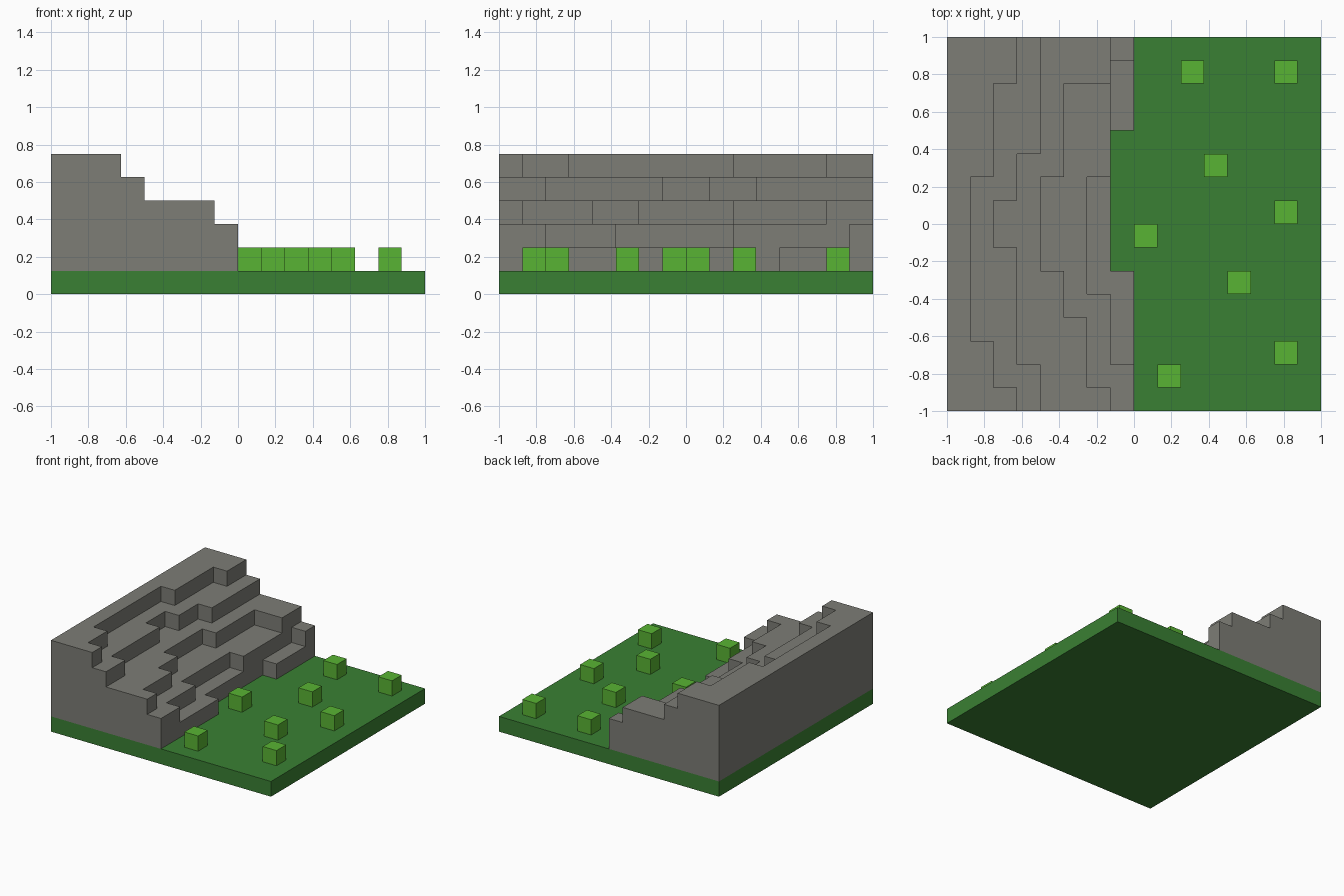
import bpy, bmesh

cube = bpy.data.objects.get("Cube")
if cube:
    bpy.data.objects.remove(cube, do_unlink=True)

U = 0.125  # block size


def srgb(r, g, b):
    lin = lambda c: c / 12.92 if c <= 0.04045 else ((c + 0.055) / 1.055) ** 2.4
    return tuple(lin(c / 255) for c in (r, g, b)) + (1.0,)


def material(name, colour):
    mat = bpy.data.materials.new(name)
    mat.use_nodes = True
    mat.diffuse_color = colour
    bsdf = mat.node_tree.nodes["Principled BSDF"]
    bsdf.inputs["Base Color"].default_value = colour
    bsdf.inputs["Roughness"].default_value = 0.9
    return mat


def prism(name, outline, z0, z1, mat):
    """Extrude a flat outline (counter-clockwise, in blocks) from z0 to z1."""
    bm = bmesh.new()
    base = bm.faces.new([bm.verts.new((x * U, y * U, z0 * U)) for x, y in outline])
    ext = bmesh.ops.extrude_face_region(bm, geom=[base], use_keep_orig=True)
    top = [v for v in ext["geom"] if isinstance(v, bmesh.types.BMVert)]
    bmesh.ops.translate(bm, verts=top, vec=(0, 0, (z1 - z0) * U))
    bmesh.ops.recalc_face_normals(bm, faces=bm.faces)
    mesh = bpy.data.meshes.new(name)
    bm.to_mesh(mesh)
    bm.free()
    mesh.materials.append(mat)
    obj = bpy.data.objects.new(name, mesh)
    bpy.context.collection.objects.link(obj)
    return obj


def box(name, x0, y0, x1, y1, z0, z1, mat):
    return prism(name, [(x0, y0), (x1, y0), (x1, y1), (x0, y1)], z0, z1, mat)


grass = material("grass green", srgb(58, 128, 51))
leaf = material("leaf green", srgb(89, 180, 51))
stone = material("stone grey", srgb(125, 125, 118))

# Grass slab
box("grass_base", -8, -8, 8, 8, 0, 1, grass)

# Stone terraces, lowest first: (front edge x, y where that run ends), from y = -8 up
terraces = [
    [(0, -2), (-1, 4), (0, 8)],
    [(0, -6), (-1, -3), (-2, 2), (-1, 7), (0, 8)],
    [(-1, -7), (-2, -4), (-3, -2), (-4, 2), (-3, 6), (-1, 8)],
    [(-4, -6), (-5, -1), (-6, 1), (-5, 3), (-4, 8)],
    [(-5, -7), (-6, -5), (-7, 2), (-6, 6), (-5, 8)],
]
for i, runs in enumerate(terraces):
    outline, y = [(-8, -8)], -8
    for x, y_end in runs:
        outline += [(x, y), (x, y_end)]
        y = y_end
    outline.append((-8, 8))
    prism(f"stone_terrace_{i + 1}", outline, 1 + i, 2 + i, stone)

# Small bushes on the grass, by lower corner
bushes = [(2, 6), (6, 6), (3, 2), (6, 0), (0, -1), (4, -3), (6, -6), (1, -7)]
for i, (x, y) in enumerate(bushes):
    box(f"bush_{i + 1}", x, y, x + 1, y + 1, 1, 2, leaf)
